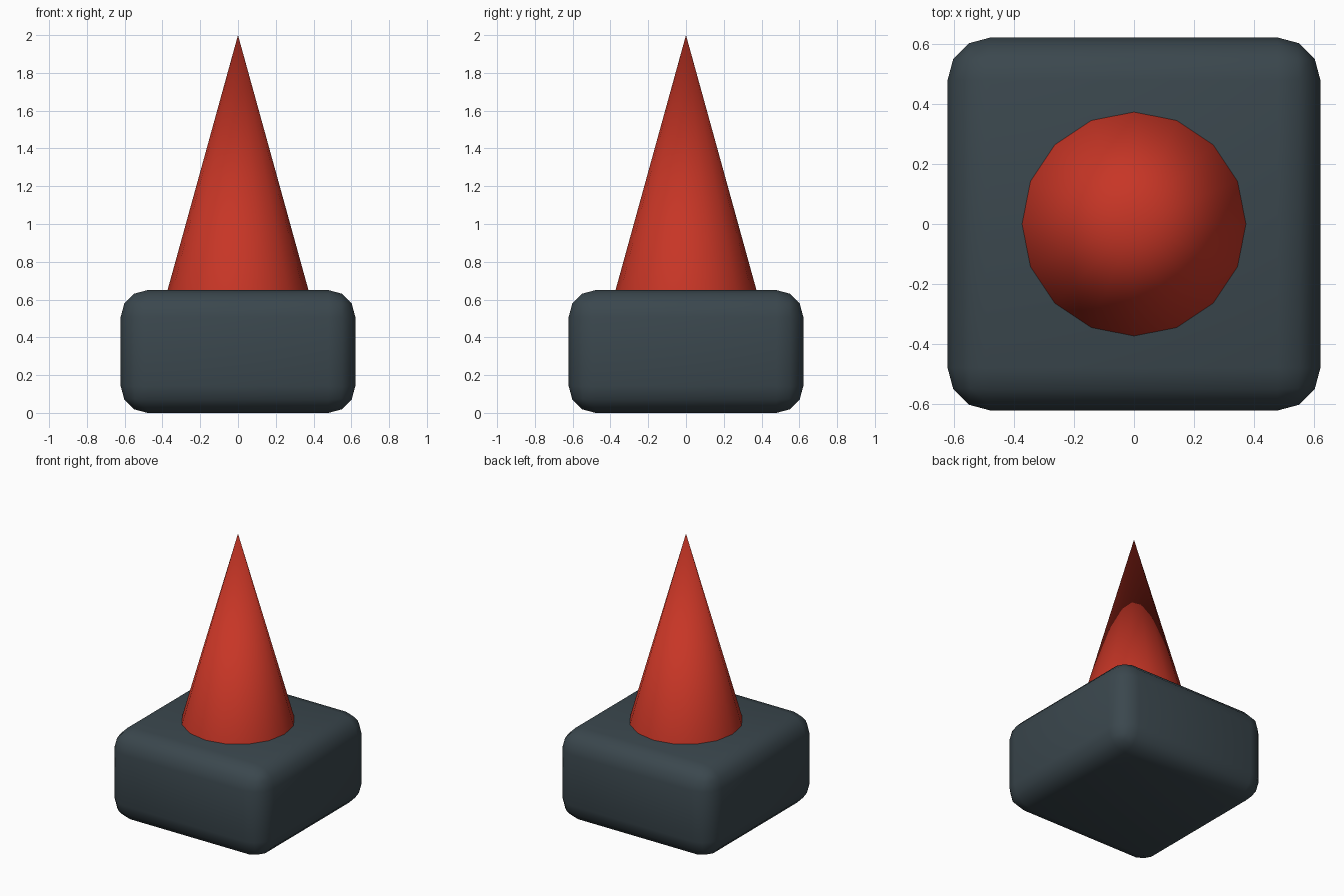
import bpy, bmesh

if "Cube" in bpy.data.objects:
    bpy.data.objects.remove(bpy.data.objects["Cube"])


def material(name, rgb):
    m = bpy.data.materials.new(name)
    m.diffuse_color = (*rgb, 1.0)
    m.use_nodes = True
    m.node_tree.nodes["Principled BSDF"].inputs["Base Color"].default_value = m.diffuse_color
    return m


def add_object(name, bm, mat):
    bmesh.ops.recalc_face_normals(bm, faces=bm.faces)
    me = bpy.data.meshes.new(name)
    bm.to_mesh(me)
    bm.free()
    me.materials.append(mat)
    ob = bpy.data.objects.new(name, me)
    bpy.context.collection.objects.link(ob)
    return ob


WIDTH, HEIGHT, TOP = 1.242, 0.65, 2.0

# rounded base block, smooth all over
bm = bmesh.new()
bmesh.ops.create_cube(bm, size=1.0)
bmesh.ops.scale(bm, vec=(WIDTH, WIDTH, HEIGHT), verts=bm.verts)
bmesh.ops.translate(bm, vec=(0, 0, HEIGHT / 2), verts=bm.verts)
base = add_object("base_block", bm, material("dark slate", (0.043, 0.063, 0.075)))
bevel = base.modifiers.new("rounded_edges", 'BEVEL')
bevel.width = 0.142
bevel.segments = 3
for p in base.data.polygons:
    p.use_smooth = True

# sixteen-sided spike standing on the base
bm = bmesh.new()
bmesh.ops.create_cone(bm, cap_ends=True, segments=16, radius1=0.373, radius2=0.0,
                      depth=TOP - HEIGHT)
bmesh.ops.remove_doubles(bm, verts=bm.verts, dist=1e-5)
bmesh.ops.translate(bm, vec=(0, 0, (TOP + HEIGHT) / 2), verts=bm.verts)
spike = add_object("spike", bm, material("red", (0.57, 0.036, 0.019)))
for p in spike.data.polygons:
    p.use_smooth = len(p.vertices) == 3
